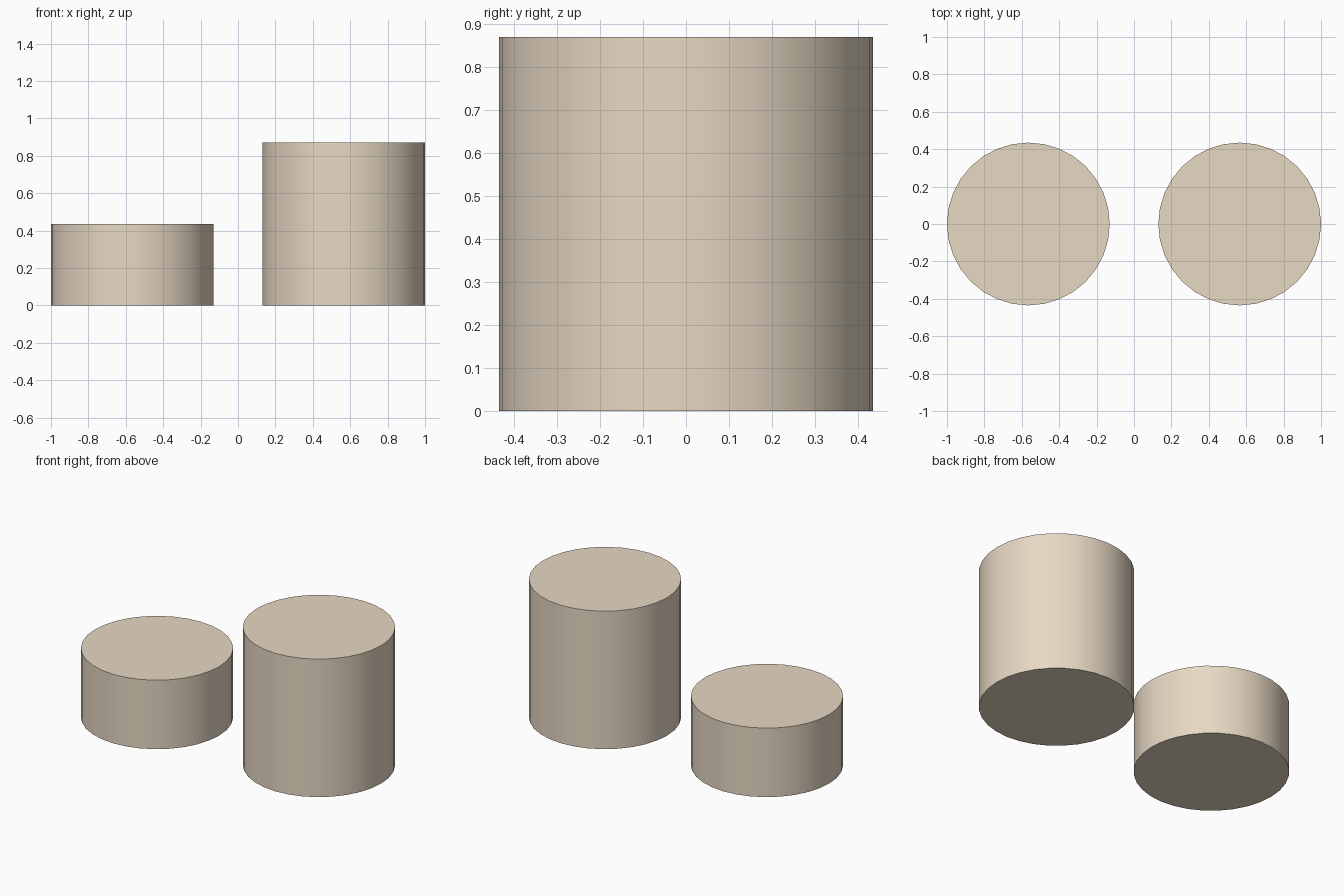
import bpy
from math import radians

if "Cube" in bpy.data.objects:
    bpy.data.objects.remove(bpy.data.objects["Cube"])

RADIUS = 0.435
OFFSET = 0.565

tan = bpy.data.materials.new("tan")
tan.diffuse_color = (0.8, 0.69, 0.55, 1)
tan.use_nodes = True
tan.node_tree.nodes["Principled BSDF"].inputs["Base Color"].default_value = tan.diffuse_color


def drum(name, x, height):
    """Upright 32-sided cylinder standing on the ground."""
    bpy.ops.mesh.primitive_cylinder_add(
        vertices=32, radius=RADIUS, depth=height, location=(x, 0, height / 2))
    obj = bpy.context.object
    obj.name = name
    obj.data.materials.append(tan)
    bpy.ops.object.shade_smooth_by_angle(angle=radians(30))
    return obj


# Short drum on the left, one twice as tall on the right
drum("short_cylinder", -OFFSET, RADIUS)
drum("tall_cylinder", OFFSET, RADIUS * 2)
